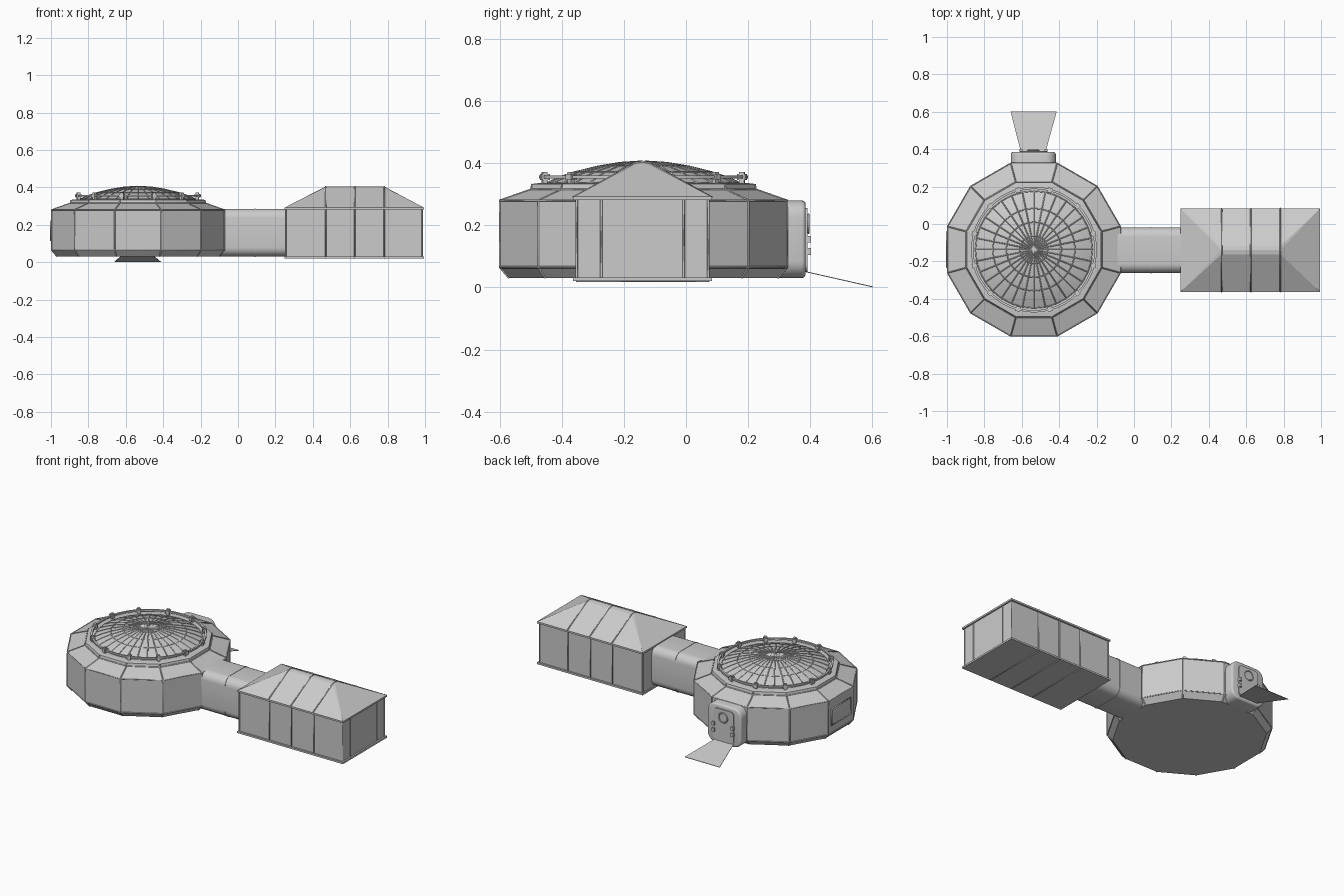
import bpy, bmesh
from math import sin, cos, pi, radians
from mathutils import Vector, Matrix

if "Cube" in bpy.data.objects:
    bpy.data.objects.remove(bpy.data.objects["Cube"])

CX, CY = -0.535, -0.137      # centre of the round hub
YC = -0.14                   # centre line of corridor and annex
STEP = pi / 6
APO = cos(pi / 12)           # apothem / corner radius of the 12-gon


def finish(name, bm, smooth=False):
    bmesh.ops.recalc_face_normals(bm, faces=bm.faces[:])
    me = bpy.data.meshes.new(name)
    bm.to_mesh(me)
    bm.free()
    ob = bpy.data.objects.new(name, me)
    bpy.context.collection.objects.link(ob)
    if smooth:
        bpy.ops.object.select_all(action='DESELECT')
        ob.select_set(True)
        bpy.context.view_layer.objects.active = ob
        bpy.ops.object.shade_smooth_by_angle(angle=radians(35))
    return ob


def lathe(name, prof, n, start=0.0, smooth=False, closed=False):
    """Revolve (radius, z) points around the hub axis."""
    bm = bmesh.new()
    rings = [[bm.verts.new((CX + r * cos(start + 2 * pi * i / n),
                            CY + r * sin(start + 2 * pi * i / n), z))
              for i in range(n)] for r, z in prof]
    pairs = list(zip(rings, rings[1:]))
    if closed:
        pairs.append((rings[-1], rings[0]))
    for a, b in pairs:
        for i in range(n):
            j = (i + 1) % n
            bm.faces.new((a[i], a[j], b[j], b[i]))
    if not closed:
        bm.faces.new(rings[0])
        bm.faces.new(rings[-1])
    return finish(name, bm, smooth)


def add_box(bm, lo, hi, mat=None):
    lo, hi = Vector(lo), Vector(hi)
    m = Matrix.Translation((lo + hi) / 2) @ Matrix.Diagonal((*(hi - lo), 1))
    return bmesh.ops.create_cube(bm, size=1, matrix=(mat @ m) if mat else m)['verts']


def boxes(name, items):
    bm = bmesh.new()
    for it in items:
        add_box(bm, *it)
    return finish(name, bm)


def round_box(name, lo, hi, axis, r, rim=0):
    """Box whose four edges along one axis are rounded; rim softens all edges."""
    bm = bmesh.new()
    add_box(bm, lo, hi)
    es = [e for e in bm.edges
          if abs((e.verts[0].co - e.verts[1].co).normalized()[axis]) > 0.9]
    bmesh.ops.bevel(bm, geom=es, offset=r, segments=6, profile=0.5, affect='EDGES')
    if rim:
        es = [e for e in bm.edges if abs(e.verts[0].co[axis] - hi[axis]) < 1e-5
              and abs(e.verts[1].co[axis] - hi[axis]) < 1e-5]
        bmesh.ops.bevel(bm, geom=es, offset=rim, segments=3, profile=0.5, affect='EDGES')
    return finish(name, bm, True)


def tubes(name, paths, r):
    """Thin square strips along (points, cyclic) paths, for panel seams."""
    cu = bpy.data.curves.new(name, 'CURVE')
    cu.dimensions = '3D'
    cu.bevel_depth, cu.bevel_resolution, cu.use_fill_caps = r, 0, True
    for pts, cyc in paths:
        s = cu.splines.new('POLY')
        s.points.add(len(pts) - 1)
        for p, co in zip(s.points, pts):
            p.co = (*co, 1)
        s.use_cyclic_u = cyc
    ob = bpy.data.objects.new(name, cu)
    bpy.context.collection.objects.link(ob)
    bpy.ops.object.select_all(action='DESELECT')
    ob.select_set(True)
    bpy.context.view_layer.objects.active = ob
    bpy.ops.object.convert(target='MESH')
    return ob


def polar(r, a, z):
    return (CX + r * cos(a), CY + r * sin(a), z)


# Hub body, 12-sided
hub = [(0.432, 0.03), (0.462, 0.065), (0.462, 0.28), (0.362, 0.315),
       (0.358, 0.333), (0.335, 0.336)]
hub = [(r / APO, z) for r, z in hub]
lathe("hub_body", hub, 12, pi / 12)

# Hub panel seams on corners and around the edges
corners = [pi / 12 + i * STEP for i in range(12)]
paths = [([polar(r, a, z) for r, z in hub[:5]], False) for a in corners]
paths += [([polar(r, a, z) for a in corners], True) for r, z in hub[1:4]]
tubes("hub_seams", paths, 0.0035)

# Glass dome with ribs
dome = [(0.312, 0.336), (0.265, 0.356), (0.22, 0.371), (0.147, 0.389),
        (0.074, 0.401), (0.012, 0.405)]
lathe("dome", dome, 32, smooth=True)
spokes = [([polar(r, 2 * pi * i / 32, z) for r, z in dome], False) for i in range(32)]
rings = [([polar(r, 2 * pi * i / 32, z) for i in range(32)], True)
         for r, z in (dome[0], dome[2], dome[3], dome[4])]
tubes("dome_ribs", spokes + rings, 0.003)

# Rail ring on clamps
lathe("dome_rail", [(0.324, 0.350), (0.336, 0.350), (0.336, 0.360), (0.324, 0.360)],
      48, smooth=True, closed=True)
clamps = []
for a in corners:
    m = Matrix.Translation((CX, CY, 0)) @ Matrix.Rotation(a, 4, 'Z')
    clamps += [((0.321, -0.008, 0.33), (0.337, 0.008, 0.372), m),
               ((0.315, -0.012, 0.345), (0.342, 0.012, 0.365), m)]
boxes("rail_clamps", clamps)

# Window frame on the left face of the hub
wx, wy, z0, z1, t = CX - 0.462, 0.095, 0.115, 0.22, 0.008
boxes("side_window", [((wx - 0.003, CY - wy, z0), (wx + 0.01, CY + wy, z1))])
tubes("side_window_frame", [([(wx - 0.003, CY + sy * wy, z) for sy, z in
      ((-1, z0), (1, z0), (1, z1), (-1, z1))], True)], 0.005)

# Corridor between hub and annex
round_box("corridor", (-0.14, YC - 0.122, 0.03), (0.26, YC + 0.122, 0.285), 0, 0.05)
bm_band = round_box("corridor_seam", (0.087, YC - 0.124, 0.028),
                    (0.093, YC + 0.124, 0.287), 0, 0.05)

# Entrance porch and door
round_box("porch", (-0.658, 0.29, 0.03), (-0.418, 0.385, 0.28), 1, 0.055, 0.012)
round_box("door", (-0.61, 0.38, 0.05), (-0.466, 0.391, 0.255), 1, 0.025)


def disc(name, x, z, y0, y1, r, n):
    bm = bmesh.new()
    m = Matrix.Translation((x, (y0 + y1) / 2, z)) @ Matrix.Rotation(pi / 2, 4, 'X')
    bmesh.ops.create_cone(bm, cap_ends=True, segments=n, radius1=r, radius2=r,
                          depth=y1 - y0, matrix=m)
    return finish(name, bm, True)


disc("door_porthole", -0.538, 0.205, 0.385, 0.394, 0.03, 24)
tubes("porthole_rim", [([(-0.538 + 0.03 * cos(2 * pi * i / 24), 0.394,
      0.205 + 0.03 * sin(2 * pi * i / 24)) for i in range(24)], True)], 0.004)
boxes("door_latches", [((x - 0.008, 0.385, z - 0.011), (x + 0.008, 0.402, z + 0.011))
                       for x in (-0.605, -0.471) for z in (0.115, 0.155)])

# Entrance ramp, flaring to the ground
bm = bmesh.new()
low = [(-0.605, 0.385, 0.049), (-0.473, 0.385, 0.049), (-0.413, 0.602, 0.0), (-0.66, 0.602, 0.0)]
for p in low:
    bm.verts.new(p)
    bm.verts.new((p[0], p[1], p[2] + 0.003))
bmesh.ops.convex_hull(bm, input=bm.verts[:])
finish("ramp", bm)

# Annex walls with base and eave plates
X0, X1, HW = 0.255, 0.985, 0.212
boxes("annex_walls", [((X0, YC - HW, 0.02), (X1, YC + HW, 0.285))])
boxes("annex_plates", [((0.248, YC - 0.223, z), (0.995, YC + 0.223, z + 0.011))
                       for z in (0.02, 0.281)])

# Hipped roof with a rounded ridge
ridge = [(-0.042, 0.388), (-0.022, 0.4), (0, 0.404), (0.022, 0.4), (0.042, 0.388)]
RX = (0.468, 0.782)
bm = bmesh.new()
for x in (0.248, 0.995):
    for y in (-0.223, 0.223):
        bm.verts.new((x, YC + y, 0.291))
for x in RX:
    for y, z in ridge:
        bm.verts.new((x, YC + y, z))
bmesh.ops.convex_hull(bm, input=bm.verts[:])
bmesh.ops.dissolve_limit(bm, angle_limit=0.01, verts=bm.verts[:], edges=bm.edges[:])
finish("annex_roof", bm)

# Annex seams: hoops around the section and uprights on the end wall
hoop = [(-0.212, 0.02), (-0.212, 0.28), (-0.223, 0.291)] + ridge + \
       [(0.223, 0.291), (0.212, 0.28), (0.212, 0.02)]
paths = [([(x, YC + y, z) for y, z in hoop], True) for x in (RX[0], 0.625, RX[1])]
paths += [([(X1, YC + y, 0.03), (X1, YC + y, 0.283)], False)
          for y in (-HW, -0.132, 0.132, HW)]
paths += [([(X0, YC + y, 0.03), (X0, YC + y, 0.283)], False) for y in (-HW, HW)]
tubes("annex_seams", paths, 0.004)
